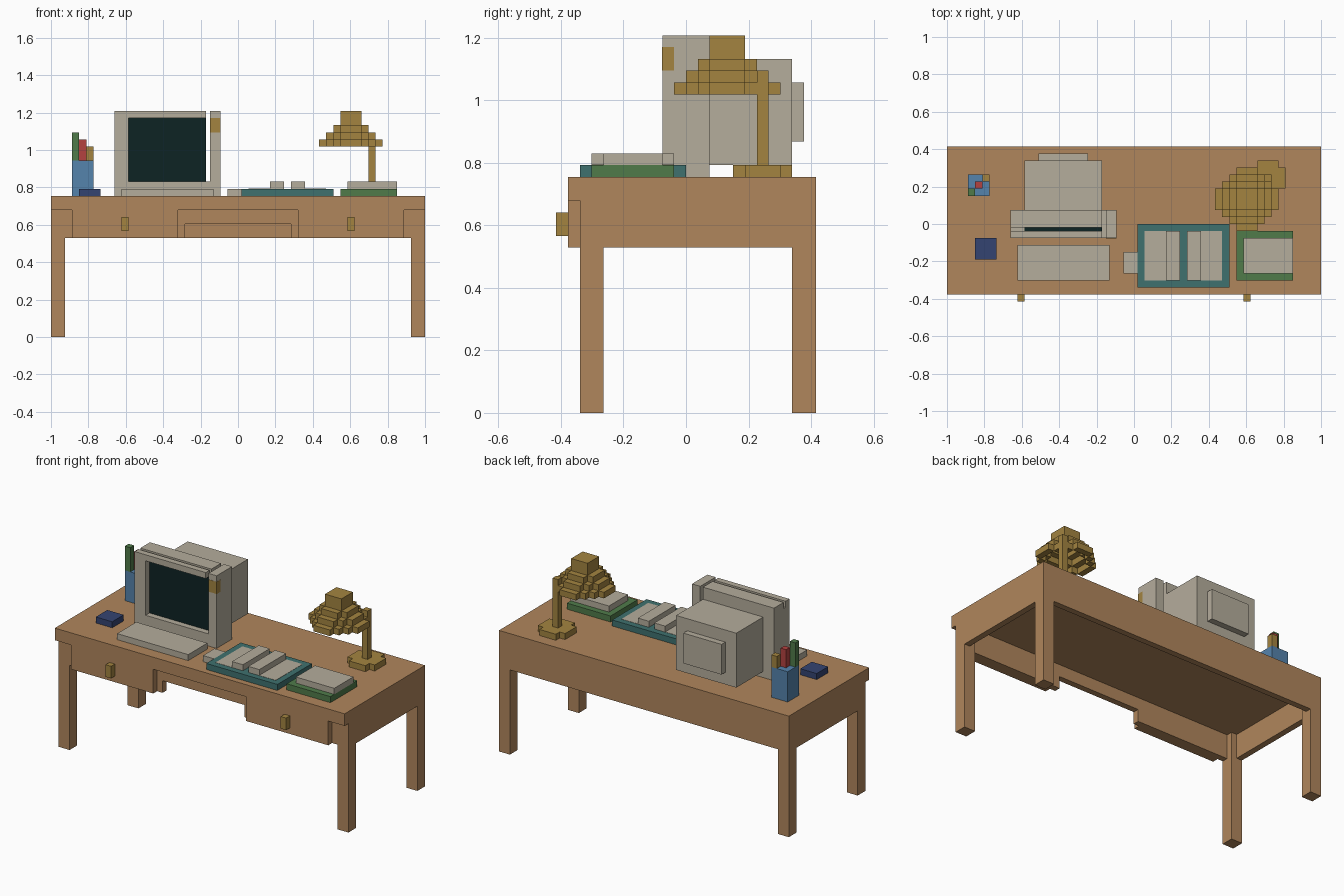
import bpy
import bmesh
from mathutils import Vector

if "Cube" in bpy.data.objects:
    bpy.data.objects.remove(bpy.data.objects["Cube"], do_unlink=True)

# The whole model sits on a block grid: 53 wide, 22 deep, 32 high
UNIT = 2 / 53
WIDE = 53
DEEP = 22


def to_linear(value):
    c = value / 255
    return c / 12.92 if c <= 0.04045 else ((c + 0.055) / 1.055) ** 2.4


def make_material(name, red, green, blue):
    mat = bpy.data.materials.new(name)
    mat.use_nodes = True
    colour = (to_linear(red), to_linear(green), to_linear(blue), 1)
    mat.diffuse_color = colour
    mat.node_tree.nodes["Principled BSDF"].inputs["Base Color"].default_value = colour
    return mat


WOOD = make_material("warm wood", 176, 134, 92)
BEIGE = make_material("beige plastic and paper", 181, 173, 156)
BRASS = make_material("brass", 163, 132, 64)
GLASS = make_material("dark screen glass", 13, 35, 36)
TEAL = make_material("teal cover", 63, 113, 111)
GREEN = make_material("green", 80, 123, 74)
NAVY = make_material("navy", 52, 68, 113)
BLUE = make_material("blue", 85, 131, 172)
RED = make_material("red", 180, 66, 64)


def place(point):
    x, y, z = point
    return Vector((x - WIDE / 2, y - DEEP / 2, z)) * UNIT


def finish(name, bm, mat):
    bmesh.ops.recalc_face_normals(bm, faces=bm.faces)
    mesh = bpy.data.meshes.new(name)
    bm.to_mesh(mesh)
    bm.free()
    mesh.materials.append(mat)
    obj = bpy.data.objects.new(name, mesh)
    bpy.context.scene.collection.objects.link(obj)
    return obj


def box(name, mat, xs, ys, zs):
    """Block between grid limits on each axis."""
    bm = bmesh.new()
    bmesh.ops.create_cube(bm, size=1)
    for v in bm.verts:
        v.co = place([span[0] if c < 0 else span[1]
                      for c, span in zip(v.co, (xs, ys, zs))])
    return finish(name, bm, mat)


def blocks(name, mat, cells):
    """Outer skin of a set of unit blocks."""
    bm = bmesh.new()
    for cell in cells:
        for axis in range(3):
            for side in (0, 1):
                step = [0, 0, 0]
                step[axis] = 2 * side - 1
                if tuple(c + s for c, s in zip(cell, step)) in cells:
                    continue
                corners = []
                for a, b in ((0, 0), (1, 0), (1, 1), (0, 1)):
                    p = list(cell)
                    p[axis] += side
                    p[(axis + 1) % 3] += a
                    p[(axis + 2) % 3] += b
                    corners.append(p)
                if not side:
                    corners.reverse()
                bm.faces.new([bm.verts.new(place(p)) for p in corners])
    bmesh.ops.remove_doubles(bm, verts=bm.verts, dist=UNIT / 100)
    return finish(name, bm, mat)


def disc(cx, cy, size):
    """Cells of a stepped disc whose flat sides are three blocks long."""
    r = size // 2
    return {(cx + i, cy + j) for i in range(-r, r + 1) for j in range(-r, r + 1)
            if abs(i) + abs(j) <= r + 1}


# Desk: top, hollow apron, legs
box("desk_top", WOOD, (0, WIDE), (1, DEEP), (18, 20))
box("back_panel", WOOD, (0, WIDE), (21, DEEP), (14, 18))
box("front_rail", WOOD, (19, 34), (2, 3), (16, 18))
for side in ("right", "left"):
    def span(a, b, flip=(side == "left")):
        return (WIDE - b, WIDE - a) if flip else (a, b)
    box(side + "_side_panel", WOOD, span(0, 1), (2, 21), (14, 18))
    box(side + "_front_apron", WOOD, span(1, 19), (2, 3), (14, 18))
    box(side + "_drawer_front", WOOD, span(3, 18), (1, 2), (14, 18))
    box(side + "_drawer_knob", BRASS, span(10, 11), (0, 1), (15, 17))
    box(side + "_front_leg", WOOD, span(0, 2), (2, 4), (0, 18))
    box(side + "_back_leg", WOOD, span(0, 2), (20, 22), (0, 18))

# Monitor: bezel with recessed screen, housing and rear bump
box("bezel_bottom", BEIGE, (9, 24), (9, 13), (20, 22))
box("bezel_left_column", BEIGE, (9, 11), (9, 13), (22, 31))
box("bezel_right_column", BEIGE, (22.5, 24), (9, 13), (22, 32))
box("bezel_top_front", BEIGE, (9, 22), (9, 10), (31, 32))
box("bezel_top_back", BEIGE, (9, 22), (10.5, 13), (31, 32))
box("screen", GLASS, (11, 22), (10, 10.5), (22, 31))
box("screen_backing", BEIGE, (11, 22), (10.5, 13), (22, 31))
box("monitor_housing", BEIGE, (11, 22), (13, 20), (21, 30))
box("monitor_rear_bump", BEIGE, (13, 20), (20, 21), (23, 28))
box("power_button", BRASS, (22.5, 24.03), (8.97, 10), (29, 31))

# Keyboard, mouse and small box
box("keyboard", BEIGE, (10, 23), (3, 8), (20, 21))
box("mouse", BEIGE, (25, 27), (4, 7), (20, 21))
box("small_box", NAVY, (4, 7), (6, 9), (20, 21))

# Open book with two raised page stacks
box("open_book_cover", TEAL, (27, 40), (2, 11), (20, 21))
for side, outer, inner in (("left", (28, 33), (31, 33)), ("right", (34, 39), (34, 36))):
    box(side + "_page", BEIGE, outer, (3, 10), (21, 21.04))
    box(side + "_page_stack", BEIGE, inner, (3, 10), (21, 22))

# Closed book with paper on it
box("green_book", GREEN, (41, 49), (3, 10), (20, 21))
box("paper_stack", BEIGE, (42, 49), (4, 9), (21, 22))

# Pencil cup
box("pencil_cup", BLUE, (3, 6), (15, 18), (20, 25))
for i, (name, mat) in enumerate((("green_pencil", GREEN), ("red_pencil", RED),
                                 ("brass_pencil", BRASS))):
    box(name, mat, (3 + i, 4 + i), (15 + i, 16 + i), (25, 29 - i))

# Desk lamp: stepped foot, post and hollow stepped shade
blocks("lamp_foot", BRASS, {(x, y, 20) for x, y in disc(45, 17, 5)})
box("lamp_post", BRASS, (45, 46), (17, 18), (21, 29))
shade = set()
for layer, size in enumerate((9, 7, 5)):
    ring = disc(42, 14, size) - disc(42, 14, size - 2)
    shade |= {(x, y, 27 + layer) for x, y in ring}
shade |= {(x, y, z) for x, y in disc(42, 14, 3) for z in (30, 31)}
blocks("lamp_shade", BRASS, shade)
